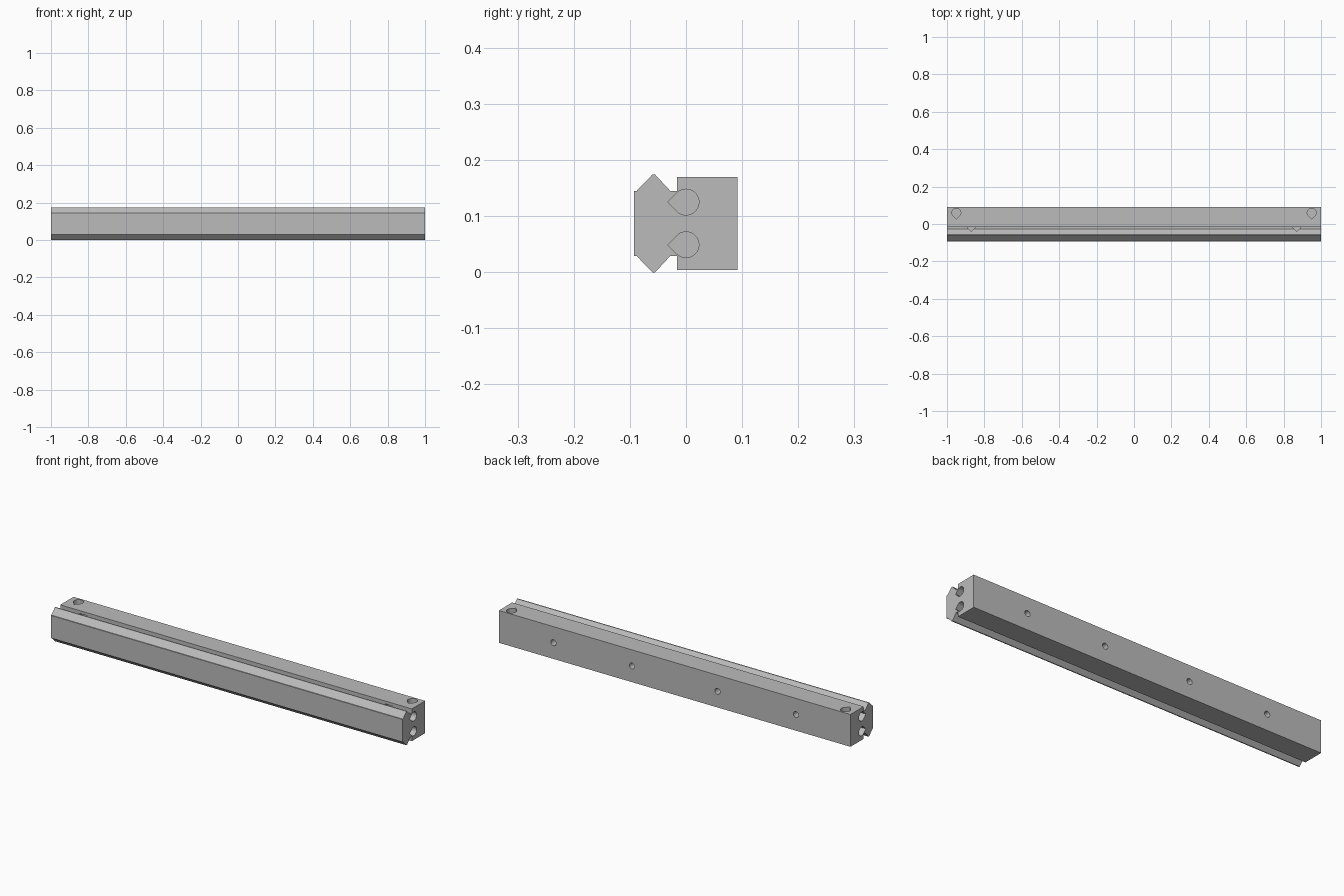
import bpy, bmesh, math
from mathutils import Vector

cube = bpy.data.objects.get("Cube")
if cube:
    bpy.data.objects.remove(cube, do_unlink=True)

grey = bpy.data.materials.new("plain grey")
grey.use_nodes = True
colour = (0.5, 0.5, 0.5, 1)
grey.diffuse_color = colour
grey.node_tree.nodes["Principled BSDF"].inputs["Base Color"].default_value = colour


def prism(bm, points, push):
    """Closed solid: a flat outline swept along push."""
    face = bm.faces.new([bm.verts.new(p) for p in points])
    new = bmesh.ops.extrude_face_region(bm, geom=[face], use_keep_orig=True)["geom"]
    verts = [g for g in new if isinstance(g, bmesh.types.BMVert)]
    bmesh.ops.translate(bm, verts=verts, vec=push)


def hole(bm, centre, push, across, tip, radius, pointed=True):
    """Drilled hole; a pointed one is a teardrop with its tip at 45 degrees."""
    c, a, t = Vector(centre), Vector(across), Vector(tip)
    start, sweep = (45, 270) if pointed else (0, 360)
    steps = 36
    points = [c + t * radius * math.sqrt(2)] if pointed else []
    for i in range(steps + (1 if pointed else 0)):
        ang = math.radians(start + sweep * i / steps)
        points.append(c + (t * math.cos(ang) + a * math.sin(ang)) * radius)
    prism(bm, points, Vector(push))


def make_object(name, bm):
    bmesh.ops.recalc_face_normals(bm, faces=bm.faces[:])
    mesh = bpy.data.meshes.new(name)
    bm.to_mesh(mesh)
    bm.free()
    mesh.materials.append(grey)
    obj = bpy.data.objects.new(name, mesh)
    bpy.context.collection.objects.link(obj)
    return obj


# Rail: upper half of the section, mirrored about its middle height
mid = 0.087
upper = [(0.092, 0.083), (-0.016, 0.083), (-0.016, 0.058), (-0.028, 0.058),
         (-0.055, 0.087), (-0.06, 0.087), (-0.088, 0.058), (-0.093, 0.058)]
section = upper + [(y, -z) for y, z in reversed(upper)]
bm = bmesh.new()
prism(bm, [(-1, y, mid + z) for y, z in section], Vector((2, 0, 0)))
rail = make_object("rail", bm)

# All holes gathered in one cutter
bm = bmesh.new()
X, Y, Z = (1, 0, 0), (0, 1, 0), (0, 0, 1)
front = (0, -1, 0)
for side in (-1, 1):
    # pin sockets in the ends
    for dz in (-0.038, 0.038):
        hole(bm, (side * 1.01, 0, mid + dz), (-side * 0.11, 0, 0), Z, front, 0.023)
    # sockets in the top, and the pair in the groove
    hole(bm, (side * 0.95, 0.06, 0.18), (0, 0, -0.09), X, front, 0.024)
    hole(bm, (side * 0.87, -0.007, 0.155), (0, 0, -0.065), X, front, 0.023)
    # small round holes along the back
    for x in (0.243, 0.69):
        hole(bm, (side * x, 0.1, mid), (0, -0.1, 0), X, Z, 0.015, False)
cutter = make_object("hole_cutter", bm)
cutter.hide_render = True

cut = rail.modifiers.new("holes", "BOOLEAN")
cut.operation = "DIFFERENCE"
cut.solver = "EXACT"
cut.object = cutter

bpy.ops.object.select_all(action="DESELECT")
bpy.context.view_layer.objects.active = rail
rail.select_set(True)
bpy.ops.object.modifier_apply(modifier=cut.name)
bpy.data.objects.remove(cutter, do_unlink=True)
bpy.ops.object.shade_smooth_by_angle(angle=math.radians(30))
